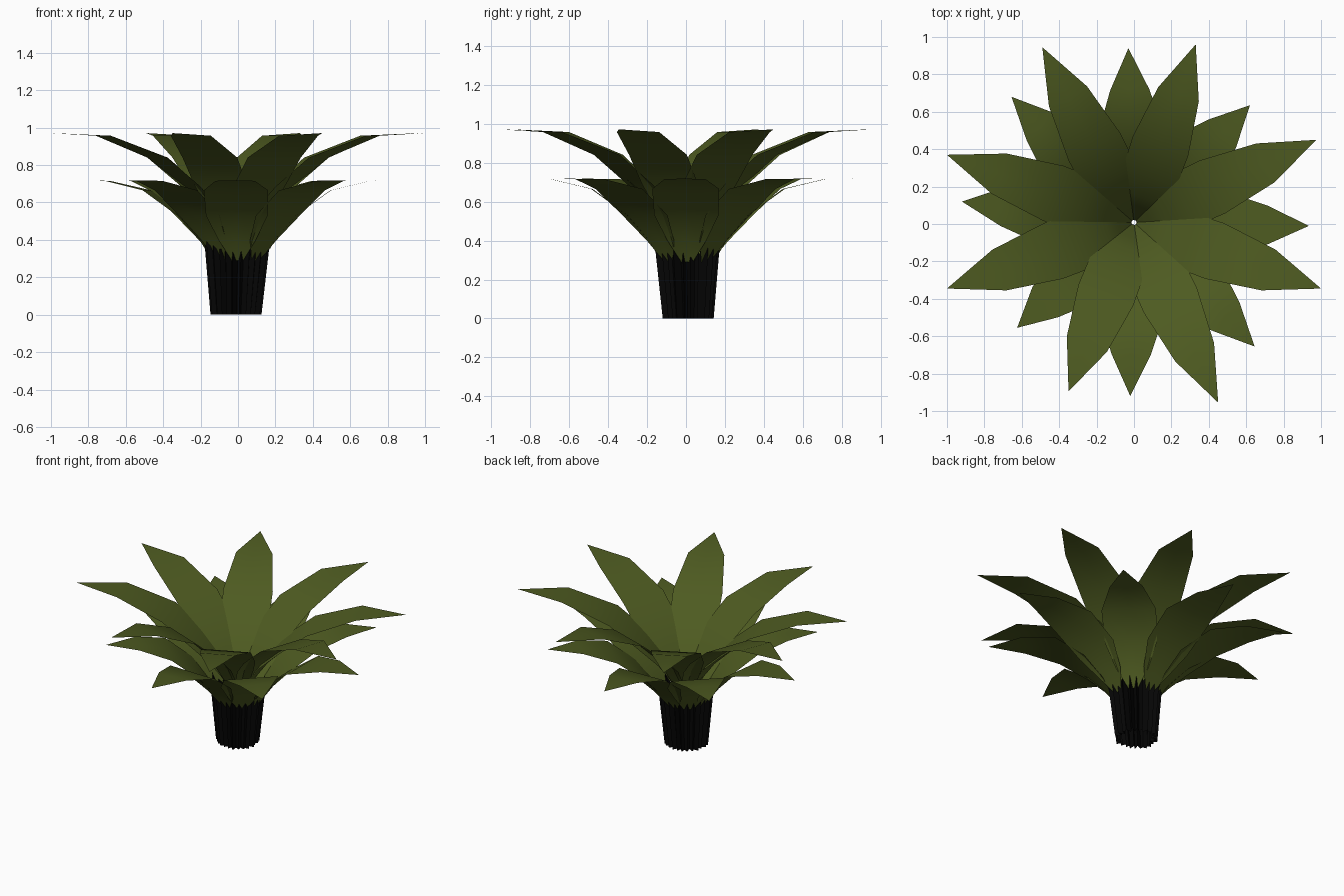
import bpy, bmesh, math, random
from mathutils import Vector

if "Cube" in bpy.data.objects:
    bpy.data.objects.remove(bpy.data.objects["Cube"])

random.seed(4)


def material(name, col):
    m = bpy.data.materials.new(name)
    m.diffuse_color = (*col, 1)
    m.use_nodes = True
    m.node_tree.nodes["Principled BSDF"].inputs["Base Color"].default_value = m.diffuse_color
    return m


green = material("leaf_green", (0.076, 0.104, 0.015))
black = material("dark_fibre", (0.0015, 0.0015, 0.0015))


def finish(bm, name, mat, smooth):
    me = bpy.data.meshes.new(name)
    bm.to_mesh(me)
    bm.free()
    me.materials.append(mat)
    for p in me.polygons:
        p.use_smooth = smooth
    ob = bpy.data.objects.new(name, me)
    bpy.context.collection.objects.link(ob)
    return ob


def leaf(name, tip, profile):
    """Single-sided blade; profile rows are radius fraction, height, half width."""
    bm = bmesh.new()
    length = math.hypot(*tip)
    out = Vector((tip[0] / length, tip[1] / length, 0))
    side = Vector((-out.y, out.x, 0))
    rows = []
    for f, z, w in profile:
        mid = out * (f * length) + Vector((0, 0.008 * (1 - f), z))
        pts = [mid - side * w, mid, mid + side * w] if w else [mid]
        rows.append([bm.verts.new(p) for p in pts])
    for a, b in zip(rows, rows[1:]):
        for i in range(2):
            if len(b) == 3:
                bm.faces.new((a[i + 1], a[i], b[i], b[i + 1]))
            else:
                bm.faces.new((a[i + 1], a[i], b[0]))
    bm.normal_update()
    for f in bm.faces:
        if f.normal.z < 0:
            f.normal_flip()
    finish(bm, name, green, True)


# Upper crown of leaves
upper_profile = [(0.012, 0.32, 0.04), (0.08, 0.47, 0.085), (0.14, 0.57, 0.12),
                 (0.25, 0.685, 0.152), (0.43, 0.84, 0.157), (0.72, 0.957, 0.115), (1.0, 0.971, 0)]
upper_tips = [(0.975, 0.45), (0.33, 0.96), (-0.49, 0.945), (-1.0, 0.37),
              (-1.0, -0.345), (-0.35, -0.895), (0.45, -0.955), (1.0, -0.345)]
for i, t in enumerate(upper_tips):
    leaf(f"upper_leaf_{i + 1}", t, upper_profile)

# Lower ring of leaves
lower_profile = [(0.145, 0.29, 0.03), (0.21, 0.40, 0.10), (0.33, 0.53, 0.165),
                 (0.53, 0.665, 0.172), (0.76, 0.716, 0.105), (1.0, 0.718, 0)]
lower_tips = [(0.935, -0.01), (0.62, 0.635), (-0.03, 0.94), (-0.655, 0.68),
              (-0.92, 0.12), (-0.625, -0.555), (-0.02, -0.92), (0.645, -0.655)]
for i, t in enumerate(lower_tips):
    leaf(f"lower_leaf_{i + 1}", t, lower_profile)

# Fibrous trunk: irregular pleats with a ragged, spiky top edge
bm = bmesh.new()
N = 48
low, high = [], []
for i in range(N):
    a = 2 * math.pi * (i + random.uniform(-0.2, 0.2)) / N
    if i % 2:
        fold, z = random.uniform(-0.008, 0.008), random.uniform(0.35, 0.45)
    else:
        fold, z = random.uniform(-0.045, -0.012), random.uniform(0.31, 0.36)
    c, s = math.cos(a), math.sin(a)
    rb = 0.132 + fold
    r = rb + 0.042 * z / 0.42
    low.append(bm.verts.new((rb * c - 0.01, rb * s + 0.01, 0)))
    high.append(bm.verts.new((r * c - 0.003, r * s + 0.004, z)))
for i in range(N):
    j = (i + 1) % N
    bm.faces.new((low[i], low[j], high[j], high[i]))
bm.normal_update()
finish(bm, "fibre_trunk", black, False)
